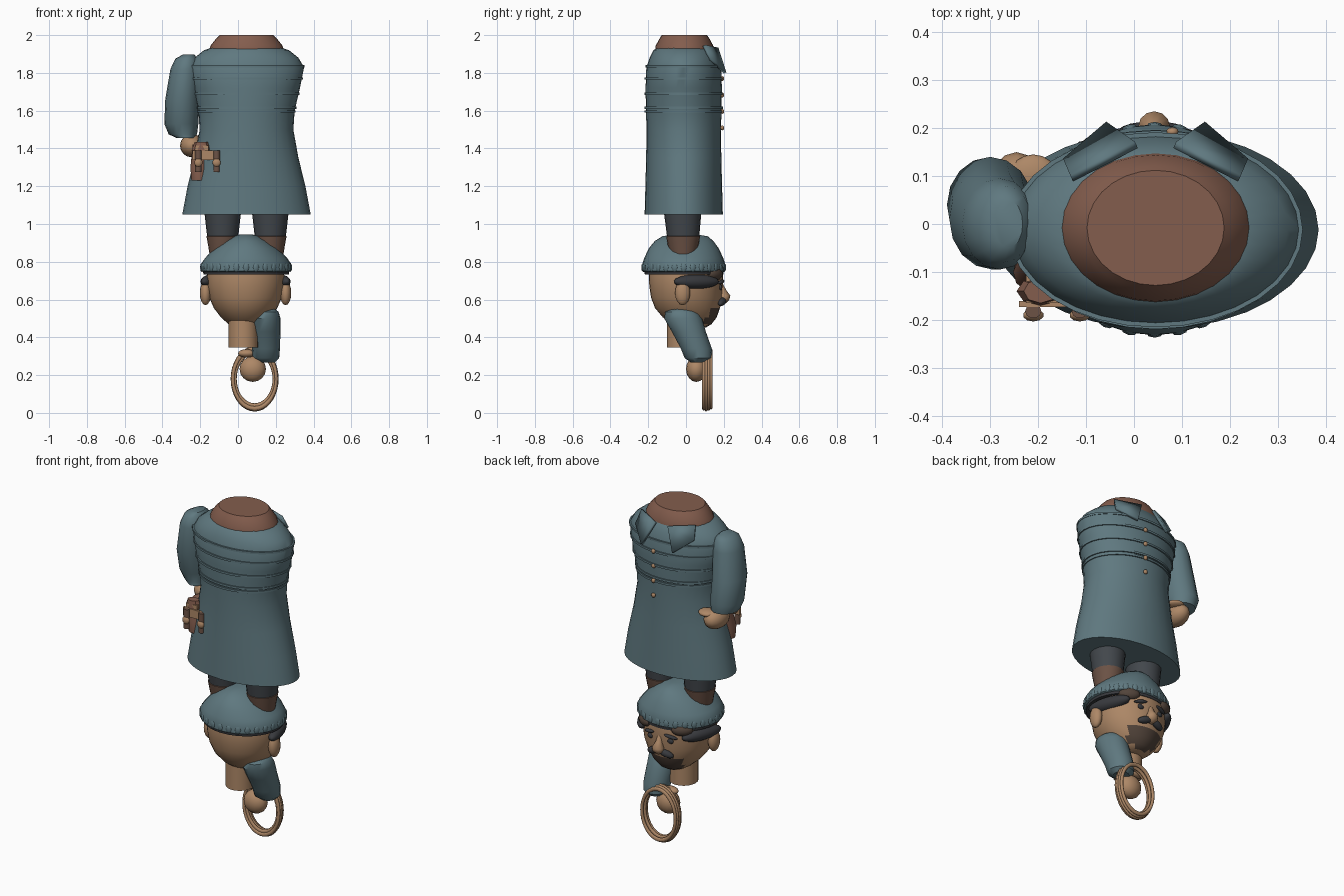
import bpy, bmesh, math
from mathutils import Vector

old = bpy.data.objects.get("Cube")
if old:
    bpy.data.objects.remove(old, do_unlink=True)


def material(name, r, g, b):
    m = bpy.data.materials.new(name)
    m.use_nodes = True
    m.diffuse_color = (r, g, b, 1)
    m.node_tree.nodes["Principled BSDF"].inputs["Base Color"].default_value = (r, g, b, 1)
    return m


teal = material("teal cloth", .115, .19, .215)
skin = material("tan skin", .42, .245, .135)
clay = material("red brown", .23, .11, .075)
leather = material("boot brown", .15, .085, .06)
charcoal = material("charcoal trousers", .055, .063, .072)
hair = material("dark hair", .04, .042, .048)
beard = material("brown hair", .085, .058, .043)

CX = .045  # shared centre line


def finish(bm, name, mats, angle=40):
    bmesh.ops.recalc_face_normals(bm, faces=bm.faces)
    me = bpy.data.meshes.new(name)
    bm.to_mesh(me)
    bm.free()
    ob = bpy.data.objects.new(name, me)
    bpy.context.collection.objects.link(ob)
    for m in mats:
        me.materials.append(m)
    bpy.ops.object.select_all(action='DESELECT')
    ob.select_set(True)
    bpy.context.view_layer.objects.active = ob
    bpy.ops.object.shade_smooth_by_angle(angle=math.radians(angle))
    return ob


def loft(name, rings, mat, segs=24, rule=None, angle=40):
    """Capped stack of ellipses, each (x, y, z, rx, ry)."""
    bm = bmesh.new()
    loops = []
    for x, y, z, rx, ry in rings:
        turns = [2 * math.pi * i / segs for i in range(segs)]
        loops.append([bm.verts.new((x + rx * math.cos(t), y + ry * math.sin(t), z)) for t in turns])
    for a, b in zip(loops, loops[1:]):
        for i in range(segs):
            j = (i + 1) % segs
            bm.faces.new((a[i], a[j], b[j], b[i]))
    bm.faces.new(loops[0])
    bm.faces.new(loops[-1])
    mats = [mat]
    if rule:
        mats.append(rule[0])
        for f in bm.faces:
            f.material_index = int(rule[1](f.calc_center_median()))
    return finish(bm, name, mats, angle)


def ball(name, pos, size, mat, turn=(0, 0, 0), segs=16):
    bm = bmesh.new()
    bmesh.ops.create_uvsphere(bm, u_segments=segs, v_segments=segs // 2, radius=1)
    ob = finish(bm, name, [mat], 60)
    ob.location, ob.scale, ob.rotation_euler = pos, size, turn
    return ob


def box(name, pos, size, mat):
    bm = bmesh.new()
    bmesh.ops.create_cube(bm, size=1)
    ob = finish(bm, name, [mat])
    ob.location, ob.scale = pos, size
    return ob


# Coat body: height, half width, half depth
coat = [(1.05, .34, .207), (1.2, .312, .203), (1.35, .275, .199), (1.5, .248, .197),
        (1.6, .255, .2), (1.72, .283, .202), (1.83, .305, .198), (1.88, .275, .18),
        (1.92, .225, .16), (1.935, .18, .14)]
loft("coat", [(CX, -.012, z, w, d) for z, w, d in coat], teal, 32)


def coat_size(z):
    for (z0, w0, d0), (z1, w1, d1) in zip(coat, coat[1:]):
        if z0 <= z <= z1:
            t = (z - z0) / (z1 - z0)
            return w0 + t * (w1 - w0), d0 + t * (d1 - d0)


# Thin raised folds around the chest
for n, z in enumerate((1.595, 1.615, 1.69, 1.77, 1.835)):
    w, d = coat_size(z)
    loft("coat_fold_%d" % n, [(CX, -.012, z + h, w + .005, d + .007) for h in (-.006, .006)], teal, 32)

# Neck opening and collar flaps
loft("collar_band", [(CX, -.008, z, w, d) for z, w, d in
                     ((1.915, .2, .156), (1.945, .19, .152), (1.985, .158, .13), (2, .143, .12))], clay, 28)
for side, label in ((1, "left"), (-1, "right")):
    bm = bmesh.new()
    corners = [(.04, .165, 1.93), (.175, .095, 1.945), (.19, .13, 1.87), (.1, .207, 1.8)]
    f = bm.faces.new([bm.verts.new((CX + side * x, y, z)) for x, y, z in corners])
    flap = finish(bm, label + "_collar_flap", [teal])
    thick = flap.modifiers.new("thickness", 'SOLIDIFY')
    thick.thickness, thick.offset = .016, 0

# Coat buttons
for n in range(4):
    ball("button_%d" % n, (.08, .192, 1.77 - n * .087), (.013, .01, .013), skin, segs=12)

# Trousers and boots
for side, label in ((1, "left"), (-1, "right")):
    x = CX + side * .126
    loft(label + "_trouser", [(x, -.015, .93, .082, .085), (x, -.018, 1.07, .098, .1)], charcoal, 20)
    loft(label + "_boot", [(x, -.015, .84, .07, .07), (x, -.015, .88, .076, .08),
                           (x, -.015, .935, .086, .09), (x, -.015, .938, .075, .08)], leather, 20)

# Raised arm with hand
loft("right_sleeve", [(-.28, .01, 1.455, .045, .05), (-.292, .045, 1.475, .075, .085),
                      (-.3, .04, 1.53, .09, .1), (-.295, .01, 1.66, .09, .105),
                      (-.28, 0, 1.82, .078, .095), (-.272, 0, 1.875, .06, .08),
                      (-.262, 0, 1.897, .03, .05)], teal, 16)
ball("right_hand", (-.245, .06, 1.415), (.062, .09, .062), skin)
ball("right_thumb", (-.21, .1, 1.45), (.05, .045, .02), skin)

# Hand-held device: grip, frame and two knobs
loft("device_grip", [(-.205, -.1, 1.23, .042, .04), (-.205, -.1, 1.3, .047, .045),
                     (-.2, -.07, 1.42, .04, .045)], clay, 12)
box("device_barrel", (-.19, -.08, 1.385), (.07, .17, .06), skin)
box("device_plate", (-.165, -.167, 1.365), (.15, .012, .05), skin)
loft("device_top", [(-.195, -.14, 1.39, .05, .03), (-.195, -.14, 1.435, .035, .025)], clay, 8)
for n, x in enumerate((-.21, -.113)):
    loft("device_post_%d" % n, [(x, -.182, 1.275, .017, .015), (x, -.182, 1.39, .017, .015)], leather, 10)
    ball("device_knob_%d" % n, (x, -.19, 1.325), (.023, .014, .023), skin, segs=10)

# Head with chin beard, and neck
loft("head", [(.04, .035, .452, .06, .07), (.04, .03, .47, .09, .105), (.04, .02, .505, .13, .142),
              (.04, .008, .555, .168, .172), (.04, .003, .61, .192, .188), (.04, 0, .67, .203, .194),
              (.04, 0, .72, .206, .197), (.04, 0, .77, .2, .19)], skin, 32,
     (beard, lambda c: c.z < .535 and c.y > .1 and abs(c.x - .04) < .11))
loft("neck", [(.028, -.02, .345, .078, .08), (.028, -.02, .49, .078, .08)], skin, 20)

# Face features, mirrored about the head centre
for side, label in ((1, "left"), (-1, "right")):
    hx = .04

    def at(x, y, z):
        return (hx + side * x, y, z)

    ball(label + "_ear", at(.212, -.018, .635), (.03, .04, .065), skin)
    ball(label + "_side_hair", at(.18, .055, .695), (.042, .128, .038), hair, (0, 0, side * .35))
    ball(label + "_fringe", at(.12, .15, .735), (.06, .035, .035), beard, (0, 0, -side * .6))
    ball(label + "_eyebrow", at(.07, .187, .693), (.04, .012, .01), hair, (0, side * .2, -side * .3))
    ball(label + "_eye", at(.065, .182, .665), (.02, .01, .015), hair, segs=12)
    ball(label + "_moustache", at(.042, .19, .588), (.045, .02, .02), hair, (0, side * .3, -side * .25))
loft("nose", [(.042, .195, .58, .012, .015), (.042, .2, .597, .034, .028), (.042, .203, .62, .033, .032),
              (.042, .193, .65, .018, .02), (.042, .18, .69, .012, .012)], skin, 12, None, 60)

# Cap with dark band and ribbed rolled rim
loft("cap_band", [(.043, -.01, .732, .226, .208), (.043, -.01, .765, .23, .212)], hair, 32)
loft("cap", [(.043, -.012, .745, .225, .21), (.043, -.012, .752, .24, .22), (.043, -.012, .79, .238, .219),
             (.043, -.012, .82, .217, .209), (.043, -.012, .87, .172, .186), (.043, -.01, .91, .118, .155),
             (.043, -.005, .935, .072, .12), (.043, -.005, .945, .03, .06)], teal, 28)
for n in range(28):
    a = 2 * math.pi * n / 28
    ball("rim_rib_%d" % n, (.043 + .234 * math.cos(a), -.012 + .215 * math.sin(a), .77),
         (.01, .018, .024), teal, (0, 0, a), 8)

# Lower arm with hand
loft("left_sleeve", [(.15, .07, .268, .045, .045), (.148, .065, .29, .07, .072), (.148, .055, .34, .074, .082),
                     (.145, .015, .43, .08, .09), (.145, -.015, .5, .08, .1),
                     (.155, -.025, .535, .06, .085), (.165, -.025, .55, .03, .05)], teal, 16)
ball("left_hand", (.078, .055, .232), (.07, .055, .068), skin)
ball("left_thumb", (.045, .075, .315), (.045, .03, .022), skin)

# Coiled rope
for n, (y, r) in enumerate(((.094, .115), (.107, .118), (.12, .115), (.132, .11), (.1, .104), (.114, .104))):
    bpy.ops.mesh.primitive_torus_add(major_segments=36, minor_segments=8, major_radius=r, minor_radius=.009,
                                     location=(.088, y, .18), rotation=(math.pi / 2, 0, 0))
    coil = bpy.context.object
    coil.name = "rope_coil_%d" % n
    coil.scale = (1, 1.36, 1)
    coil.data.materials.append(skin)
    bpy.ops.object.shade_smooth_by_angle(angle=math.radians(60))
